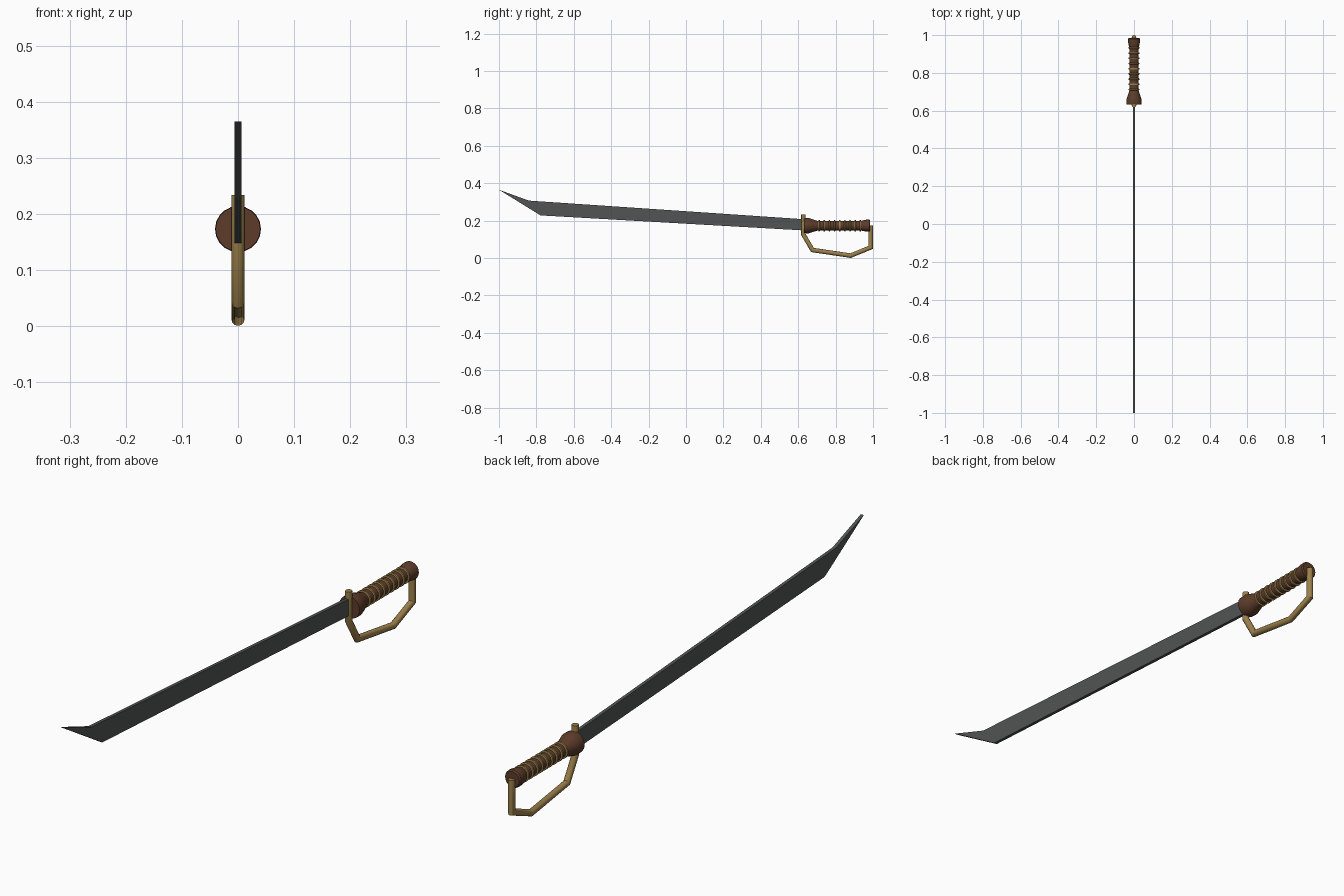
import bpy, bmesh, math

if "Cube" in bpy.data.objects:
    bpy.data.objects.remove(bpy.data.objects["Cube"])


def material(name, rgb):
    m = bpy.data.materials.new(name)
    m.diffuse_color = (*rgb, 1)
    m.use_nodes = True
    m.node_tree.nodes["Principled BSDF"].inputs["Base Color"].default_value = m.diffuse_color
    return m


STEEL = material("dark steel", (0.085, 0.09, 0.09))
BRASS = material("old brass", (0.34, 0.22, 0.07))
WOOD = material("brown leather", (0.11, 0.045, 0.023))
GRIP_Z = 0.173


def make_object(name, bm, mat, smooth=False):
    bmesh.ops.recalc_face_normals(bm, faces=bm.faces)
    me = bpy.data.meshes.new(name)
    bm.to_mesh(me)
    bm.free()
    me.materials.append(mat)
    ob = bpy.data.objects.new(name, me)
    bpy.context.collection.objects.link(ob)
    if smooth:
        bpy.context.view_layer.objects.active = ob
        ob.select_set(True)
        bpy.ops.object.shade_smooth_by_angle(angle=math.radians(35))
        ob.select_set(False)
    return ob


def lathe(name, profile, mat, n=20):
    """Turn (y, radius) pairs around the grip axis, with capped ends."""
    bm = bmesh.new()
    rings = [[bm.verts.new((r * math.sin(2 * math.pi * i / n), y,
                            GRIP_Z + r * math.cos(2 * math.pi * i / n)))
              for i in range(n)] for y, r in profile]
    for a, b in zip(rings, rings[1:]):
        for i in range(n):
            j = (i + 1) % n
            bm.faces.new((a[i], a[j], b[j], b[i]))
    bm.faces.new(rings[0])
    bm.faces.new(rings[-1])
    return make_object(name, bm, mat, True)


# Blade: flat slab with an upswept clipped point
bm = bmesh.new()
outline = [(0.64, 0.207), (-0.84, 0.307), (-1.0, 0.365), (-0.778, 0.228), (0.64, 0.147)]
face = bm.faces.new([bm.verts.new((-0.006, y, z)) for y, z in outline])
ext = bmesh.ops.extrude_face_region(bm, geom=[face])
bmesh.ops.translate(bm, vec=(0.012, 0, 0),
                    verts=[v for v in ext["geom"] if isinstance(v, bmesh.types.BMVert)])
make_object("blade", bm, STEEL)

# Grip with flared collar and pommel
lathe("grip_core", [(0.69, 0.025), (0.95, 0.025)], WOOD)
lathe("collar", [(0.632, 0.040), (0.655, 0.041), (0.668, 0.037), (0.70, 0.027), (0.705, 0.025)], WOOD)
lathe("pommel", [(0.935, 0.025), (0.945, 0.028), (0.965, 0.032), (0.98, 0.032), (0.985, 0.028)], WOOD)

# Brass wire rings around the grip
for k in range(9):
    y = 0.712 + k * 0.0275
    lathe(f"grip_ring_{k + 1}", [(y - 0.005, 0.024), (y - 0.003, 0.030),
                                 (y + 0.003, 0.030), (y + 0.005, 0.024)], BRASS)

# Knuckle guard: angular brass rod swept along a mitred path
path = [(0.628, 0.234), (0.628, 0.125), (0.676, 0.043), (0.88, 0.013), (0.988, 0.057), (0.988, 0.175)]
n, R = 12, 0.012
dirs = []
for (y0, z0), (y1, z1) in zip(path, path[1:]):
    d = math.hypot(y1 - y0, z1 - z0)
    dirs.append(((y1 - y0) / d, (z1 - z0) / d))
bm = bmesh.new()
rings = []
for k, (y, z) in enumerate(path):
    a, b = dirs[max(k - 1, 0)], dirs[min(k, len(dirs) - 1)]
    ny, nz = -(a[1] + b[1]), a[0] + b[0]
    s = 2 / (ny * ny + nz * nz)  # mitre length
    rings.append([bm.verts.new((R * math.cos(2 * math.pi * i / n),
                                y + R * s * ny * math.sin(2 * math.pi * i / n),
                                z + R * s * nz * math.sin(2 * math.pi * i / n))) for i in range(n)])
for a, b in zip(rings, rings[1:]):
    for i in range(n):
        j = (i + 1) % n
        bm.faces.new((a[i], a[j], b[j], b[i]))
bm.faces.new(rings[0])
bm.faces.new(rings[-1])
make_object("knuckle_guard", bm, BRASS, True)
